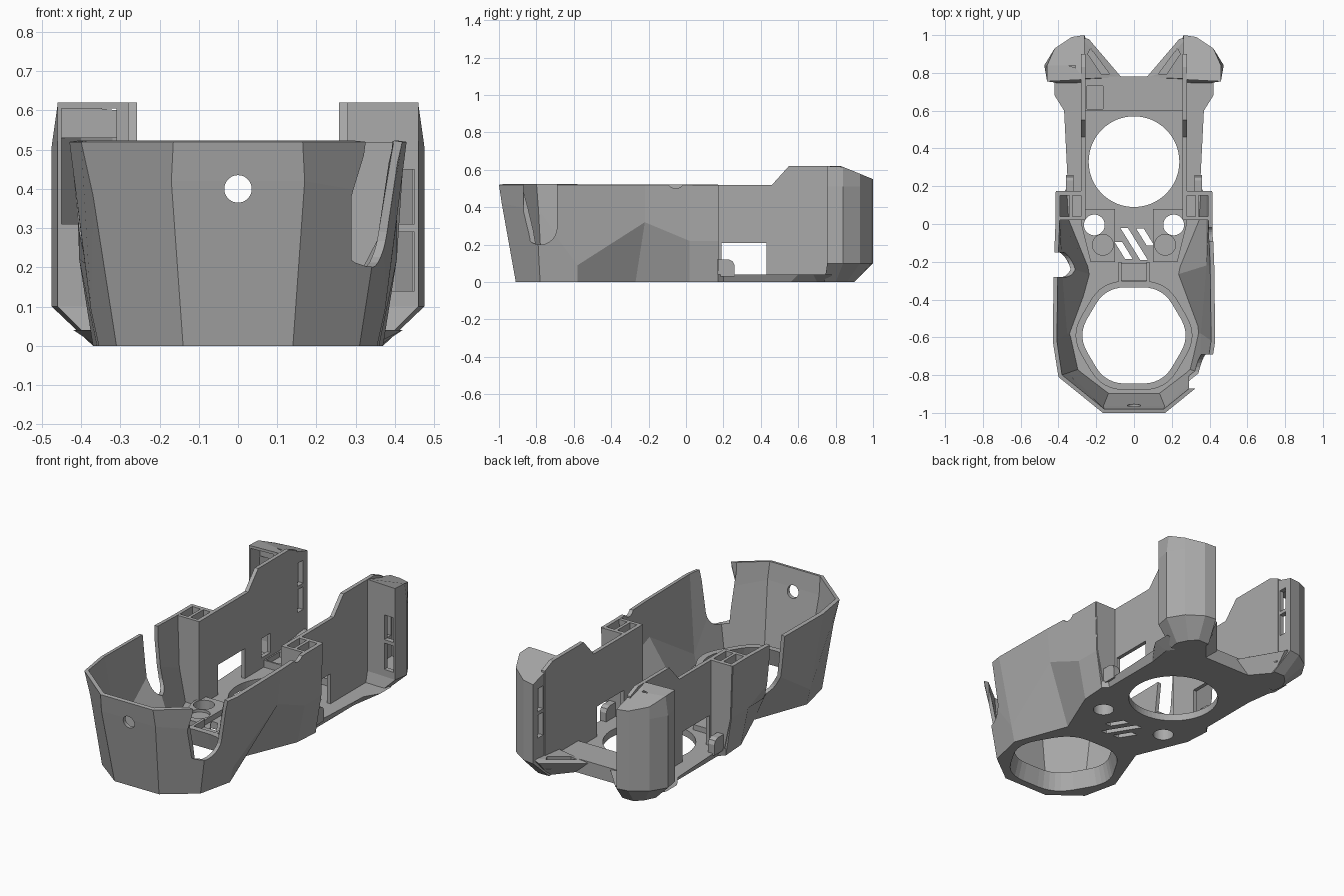
import bpy, bmesh, math
from mathutils import Matrix

cube = bpy.data.objects.get("Cube")
if cube:
    bpy.data.objects.remove(cube)

grey = bpy.data.materials.new("printed grey")
grey.use_nodes = True
grey.diffuse_color = (0.4, 0.4, 0.4, 1)
grey.node_tree.nodes["Principled BSDF"].inputs["Base Color"].default_value = (0.4, 0.4, 0.4, 1)


def finish(name, bm):
    bmesh.ops.recalc_face_normals(bm, faces=bm.faces)
    mesh = bpy.data.meshes.new(name)
    bm.to_mesh(mesh)
    bm.free()
    mesh.materials.append(grey)
    ob = bpy.data.objects.new(name, mesh)
    bpy.context.collection.objects.link(ob)
    return ob


def loft(name, rings, closed=True):
    """Skin matching rings of 3D points; closed rings are capped."""
    bm = bmesh.new()
    rows = [[bm.verts.new(p) for p in r] for r in rings]
    n = len(rows[0])
    for lo, hi in zip(rows, rows[1:]):
        for i in range(n if closed else n - 1):
            j = (i + 1) % n
            bm.faces.new((lo[i], lo[j], hi[j], hi[i]))
    if closed:
        bm.faces.new(rows[0])
        bm.faces.new(rows[-1])
    return finish(name, bm)


def prism(name, pts, z0, z1):
    return loft(name, [[(x, y, z) for x, y in pts] for z in (z0, z1)])


def box(name, x0, x1, y0, y1, z0, z1):
    return prism(name, [(x0, y0), (x1, y0), (x1, y1), (x0, y1)], z0, z1)


def side_prism(name, pts, x0, x1):
    """Extrude a (y, z) profile along x."""
    return loft(name, [[(x, y, z) for y, z in pts] for x in (x0, x1)])


def disc(name, x, y, r, z0, z1, n=48):
    return prism(name, [(x + r * math.cos(math.tau * i / n), y + r * math.sin(math.tau * i / n))
                        for i in range(n)], z0, z1)


def bake(ob):
    dg = bpy.context.evaluated_depsgraph_get()
    mesh = bpy.data.meshes.new_from_object(ob.evaluated_get(dg))
    ob.modifiers.clear()
    ob.data = mesh


def cut(ob, *tools):
    for t in tools:
        m = ob.modifiers.new("cut", "BOOLEAN")
        m.operation, m.solver, m.object = "DIFFERENCE", "EXACT", t
        bake(ob)
        bpy.data.objects.remove(t)
    return ob


def mirror_ring(half):
    return [(-p[0],) + tuple(p[1:]) for p in reversed(half)] + list(half)


def rounded_hex(scale, z):
    """Six-sided ring round the front opening with rounded corners."""
    pts = [(0.15, -0.255), (0.3, 0.0), (0.15, 0.255), (-0.15, 0.255), (-0.3, 0.0), (-0.15, -0.255)]
    out = []
    for i, (x, y) in enumerate(pts):
        (ax, ay), (bx, by) = pts[i - 1], pts[(i + 1) % 6]
        a = (x + (ax - x) * 0.35, y + (ay - y) * 0.35)
        b = (x + (bx - x) * 0.35, y + (by - y) * 0.35)
        for k in range(7):
            t = k / 6
            px, py = [(1 - t) ** 2 * a[c] + 2 * t * (1 - t) * (x, y)[c] + t * t * b[c] for c in (0, 1)]
            out.append((px * scale, py * scale - 0.59, z))
    return out


def opening():
    """Cutter for the front opening, wider underneath."""
    return loft("opening", [rounded_hex(s, z) for s, z in ((1.1, -0.01), (0.99, 0.11))])


# Faceted front shell, ordered front to back on one side and mirrored
low = [(0.14, -0.91, 0), (0.31, -0.78, 0), (0.355, -0.58, 0), (0.24, -0.27, 0), (0.36, 0.02, 0), (0.37, 0.17, 0)]
mid = [(0.17, -0.985, 0.42), (0.37, -0.8, 0.385), (0.375, -0.58, 0.09), (0.405, -0.22, 0.32),
       (0.405, 0.02, 0.22), (0.405, 0.17, 0.22)]
top = [(0.165, -1, 0.52), (0.40, -0.81, 0.52), (0.43, -0.62, 0.52), (0.425, -0.22, 0.52),
       (0.415, 0.02, 0.52), (0.415, 0.17, 0.52)]
shell = loft("front_shell", [mirror_ring(r) for r in (low, mid, top)], closed=False)
if shell.data.polygons[len(low) - 1].normal.y > 0:
    shell.data.flip_normals()
wall = shell.modifiers.new("thickness", "SOLIDIFY")
wall.thickness, wall.offset = 0.022, -1
bake(shell)


def u_notch(y0, y1, z):
    """Round-bottomed (y, z) notch profile, open at the top."""
    c, r = (y0 + y1) / 2, (y1 - y0) / 2
    arc = [(c - r * math.cos(math.pi * i / 12), z + r - r * math.sin(math.pi * i / 12)) for i in range(13)]
    return [(y0, 0.7)] + arc + [(y1, 0.7)]


hole = disc("hole", 0, 0, 0.035, -0.2, 0.2)
hole.data.transform(Matrix.Translation((0, -1, 0.40)) @ Matrix.Rotation(math.pi / 2, 4, "X"))
cut(shell, hole,
    side_prism("notch", u_notch(-0.87, -0.69, 0.2), 0.29, 0.6),
    side_prism("notch", u_notch(-0.28, -0.15, 0.18), -0.6, -0.3),
    side_prism("dip", u_notch(-0.1, -0.01, 0.5), 0.3, 0.6))

# Floor plate, wider on its upper face at the back
floor_low = [(x, y) for x, y, z in low] + [(0.34, 0.2), (0.34, 0.56), (0.36, 0.7), (0.3, 0.78)]
floor_top = [(x, y) for x, y, z in low] + [(0.35, 0.2), (0.37, 0.6), (0.42, 0.68), (0.42, 0.78)]
floor = loft("floor_plate", [[(x, y, z) for x, y in mirror_ring(r)]
                             for r, z in ((floor_low, 0), (floor_top, 0.04))])
vents = []
for x, y, h in ((-0.055, -0.14, 0.045), (0, -0.105, 0.085), (0.06, -0.07, 0.045)):
    vents.append(prism("vent", [(x + 0.62 * h - 0.02, y - h), (x + 0.62 * h + 0.02, y - h),
                                (x - 0.62 * h + 0.02, y + h), (x - 0.62 * h - 0.02, y + h)], -1, 1))
cut(floor, opening(), disc("fan", 0, 0.33, 0.24, -1, 1, 64),
    disc("hole", 0.21, -0.005, 0.055, -1, 1), disc("hole", -0.21, -0.005, 0.055, -1, 1), *vents)

# Raised collar round the front opening, with a short channel behind it
cut(loft("opening_collar", [rounded_hex(s, z) for s, z in ((1.13, 0), (1.13, 0.1))]), opening())
for s in (-1, 1):
    box("channel_side", s * 0.075 - 0.008, s * 0.075 + 0.008, -0.31, -0.2, 0.03, 0.1)
box("channel_floor", -0.07, 0.07, -0.3, -0.21, 0.03, 0.06)

# Raised ledge at the back with a small square pocket
cut(box("rear_ledge", -0.26, 0.26, 0.6, 0.78, 0.03, 0.08),
    box("pocket", -0.25, -0.165, 0.61, 0.73, 0.05, 0.2))

for s, side in ((1, "left"), (-1, "right")):
    def flip(pts):
        return [(s * p[0],) + tuple(p[1:]) for p in pts]

    def sbox(name, x0, x1, *rest):
        return box(name, *sorted((s * x0, s * x1)), *rest)

    # Tall inner wall with its cable window
    outline = [(0.02, 0.02), (0.9, 0.02), (0.9, 0.59), (0.83, 0.62), (0.55, 0.62), (0.46, 0.52), (0.02, 0.52)]
    inner_wall = cut(side_prism(side + "_inner_wall", outline, s * 0.258, s * 0.28),
                     sbox("window", 0.2, 0.32, 0.19, 0.43, 0.04, 0.21))
    if s < 0:
        cut(inner_wall, sbox("window", 0.2, 0.32, 0.58, 0.66, 0.1, 0.21))

    # Cross walls following the shell, forming a tower against the inner wall
    for name, x0, inset, y0, y1 in (("_cross_wall", 0.26, 0.003, 0.152, 0.175), ("_tower_rib", 0.26, 0.012, 0.02, 0.04)):
        edge = [(x0, 0.03), (0.365 - inset, 0.03), (0.405 - inset, 0.22), (0.415 - inset, 0.52), (x0, 0.52)]
        loft(side + name, [flip([(x, y, z) for x, z in edge]) for y in (y0, y1)])
    sbox(side + "_tower_wall", 0.325, 0.342, 0.03, 0.16, 0.03, 0.52)

    # Rounded clip on the floor
    clip = [(0.17, 0.03), (0.26, 0.03), (0.26, 0.09), (0.25, 0.11), (0.23, 0.12), (0.17, 0.12)]
    side_prism(side + "_clip", clip, s * 0.32, s * 0.36)

    # Screw pad with a round boss
    pad = prism(side + "_pad", flip([(0.1, -0.2), (0.23, -0.2), (0.28, 0.0), (0.27, 0.08), (0.1, 0.08)]), 0.03, 0.07)
    cut(pad, disc("hole", s * 0.21, -0.005, 0.055, -1, 1),
        disc("recess", s * 0.165, -0.11, 0.055, 0.055, 1))

    # Hollow rear pod, tapered at the foot and sloped on the roof
    body = [(0.262, 0.765), (0.46, 0.755), (0.475, 0.84), (0.42, 0.93), (0.33, 0.99), (0.262, 1.0)]
    foot = [(0.25, 0.74), (0.36, 0.74), (0.37, 0.8), (0.34, 0.86), (0.3, 0.9), (0.23, 0.9)]

    def roof(x, y):
        return (min(x, 0.46), y, 0.62 - max(0, y - 0.83) * 0.41)
    pod = loft(side + "_rear_pod", [flip([(x, y, 0) for x, y in foot]), flip([(x, y, 0.1) for x, y in body]),
                                    flip([(x, y, 0.51) for x, y in body]), flip([roof(x, y) for x, y in body])])
    hollow = [(0.29, 0.785), (0.44, 0.785), (0.452, 0.84), (0.40, 0.915), (0.32, 0.965), (0.29, 0.97)]
    cut(pod, prism("hollow", flip(hollow), 0.11, 0.53))
    if s < 0:
        cut(pod, sbox("mouth", 0.31, 0.45, 0.7, 0.84, 0.31, 0.605))
    else:
        cut(pod, sbox("mouth", 0.39, 0.45, 0.7, 0.8, 0.14, 0.29),
            sbox("mouth", 0.39, 0.45, 0.7, 0.8, 0.31, 0.45))
    # Two slots on the inner face of the pod
    for z in (0.23, 0.38):
        cut(pod, sbox("slot", 0.2, 0.3, 0.91, 0.96, z, z + 0.13))

    # Sloped wing below the pod with a slanted groove
    wing = loft(side + "_wing", [flip([(0.13, 0.76, 0), (0.28, 0.76, 0), (0.28, 0.89, 0), (0.24, 0.89, 0)]),
                                 flip([(0.065, 0.775, 0.07), (0.28, 0.77, 0.1), (0.28, 0.985, 0.12),
                                       (0.24, 0.98, 0.1)])])
    cut(wing, prism("groove", flip([(0.13, 0.795), (0.17, 0.79), (0.245, 0.9), (0.23, 0.93)]), 0.05, 0.3))
